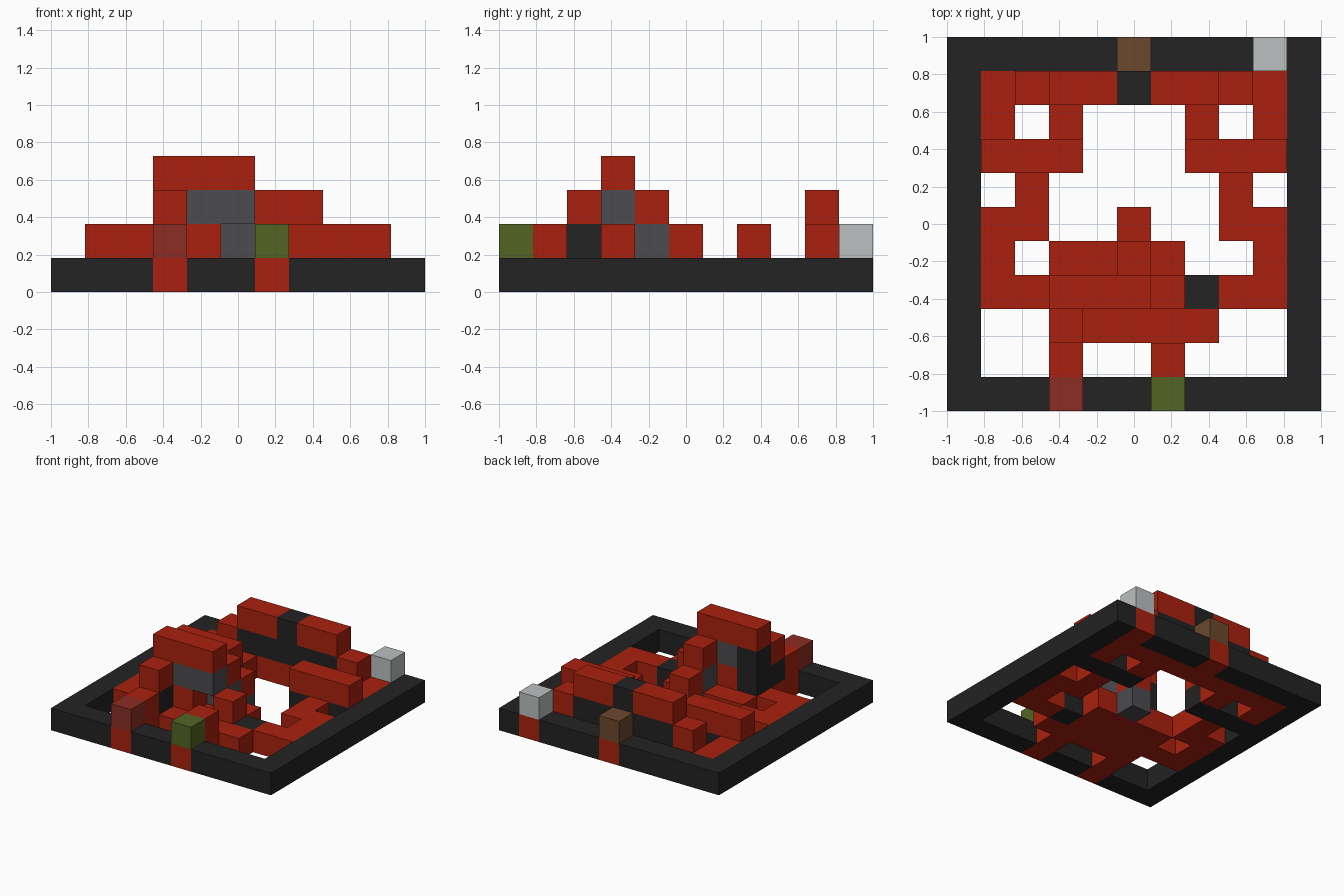
import bpy
import bmesh
from itertools import groupby
from mathutils import Matrix, Vector

cube = bpy.data.objects.get("Cube")
if cube:
    bpy.data.objects.remove(cube, do_unlink=True)

CELLS = 11
SIZE = 2 / CELLS


def material(name, r, g, b):
    linear = [((c / 255 + 0.055) / 1.055) ** 2.4 for c in (r, g, b)] + [1]
    mat = bpy.data.materials.new(name)
    mat.use_nodes = True
    mat.diffuse_color = linear
    mat.node_tree.nodes["Principled BSDF"].inputs["Base Color"].default_value = linear
    return mat


MATERIALS = {
    "R": material("red", 170, 33, 14),
    "K": material("black", 35, 35, 35),
    "G": material("dark grey", 76, 76, 80),
    "L": material("olive green", 82, 101, 36),
    "B": material("brown", 108, 72, 44),
    "S": material("silver", 188, 192, 192),
    "M": material("maroon", 140, 45, 36),
}


def part(name, level, first_row, rows, column=0):
    """Stack rows of blocks from front to back; each run of a letter is one box."""
    bm = bmesh.new()
    letters = sorted(set("".join(rows)) - {"."})
    for offset, row in enumerate(rows):
        x = column
        for letter, run in groupby(row):
            length = len(list(run))
            if letter != ".":
                centre = Vector((x + length / 2 - CELLS / 2,
                                 first_row + offset + 0.5 - CELLS / 2,
                                 level + 0.5)) * SIZE
                scale = Matrix.Diagonal((length * SIZE, SIZE, SIZE, 1))
                made = bmesh.ops.create_cube(bm, size=1, matrix=Matrix.Translation(centre) @ scale)
                for face in {f for v in made["verts"] for f in v.link_faces}:
                    face.material_index = letters.index(letter)
            x += length
    mesh = bpy.data.meshes.new(name)
    bm.to_mesh(mesh)
    bm.free()
    for letter in letters:
        mesh.materials.append(MATERIALS[letter])
    obj = bpy.data.objects.new(name, mesh)
    bpy.context.collection.objects.link(obj)


# Square border with red blocks let into it
side = "K.........K"
part("border", 0, 0, ["KKKRKKRKKKK"] + [side] * (CELLS - 2) + ["KKKKKRKKKRK"])

# Pierced floor inside the border
part("floor", 0, 1, [
    "...R..R....",
    "...RRRRR...",
    ".RRRRRRKRR.",
    ".R.RRRR..R.",
    ".RR..G..RR.",
    "..R.....R..",
    ".KKK...KKK.",
    ".R.R...R.R.",
    ".RRRRRRRRR.",
])

# Blocks standing on the border
part("maroon_post", 1, 0, ["M"], 3)
part("green_post", 1, 0, ["L"], 6)
part("brown_post", 1, 10, ["B"], 5)
part("silver_post", 1, 10, ["S"], 9)

# Raised bars at both sides
part("side_bars", 1, 7, [".RRR...RRR."])

# Back wall
part("back_wall_base", 1, 9, ["..RKKKKKR.."])
part("back_wall_top", 2, 9, ["RRKRR"], 3)

# Low front steps
part("front_steps", 1, 1, ["...R..R...."])

# Central tower
part("tower_base", 1, 2, ["K...", "KR.R", "..G.", "..R."], 3)
part("tower_middle", 2, 2, ["R..", "KGG", "..R"], 3)
part("tower_top", 3, 3, ["RRR"], 3)
